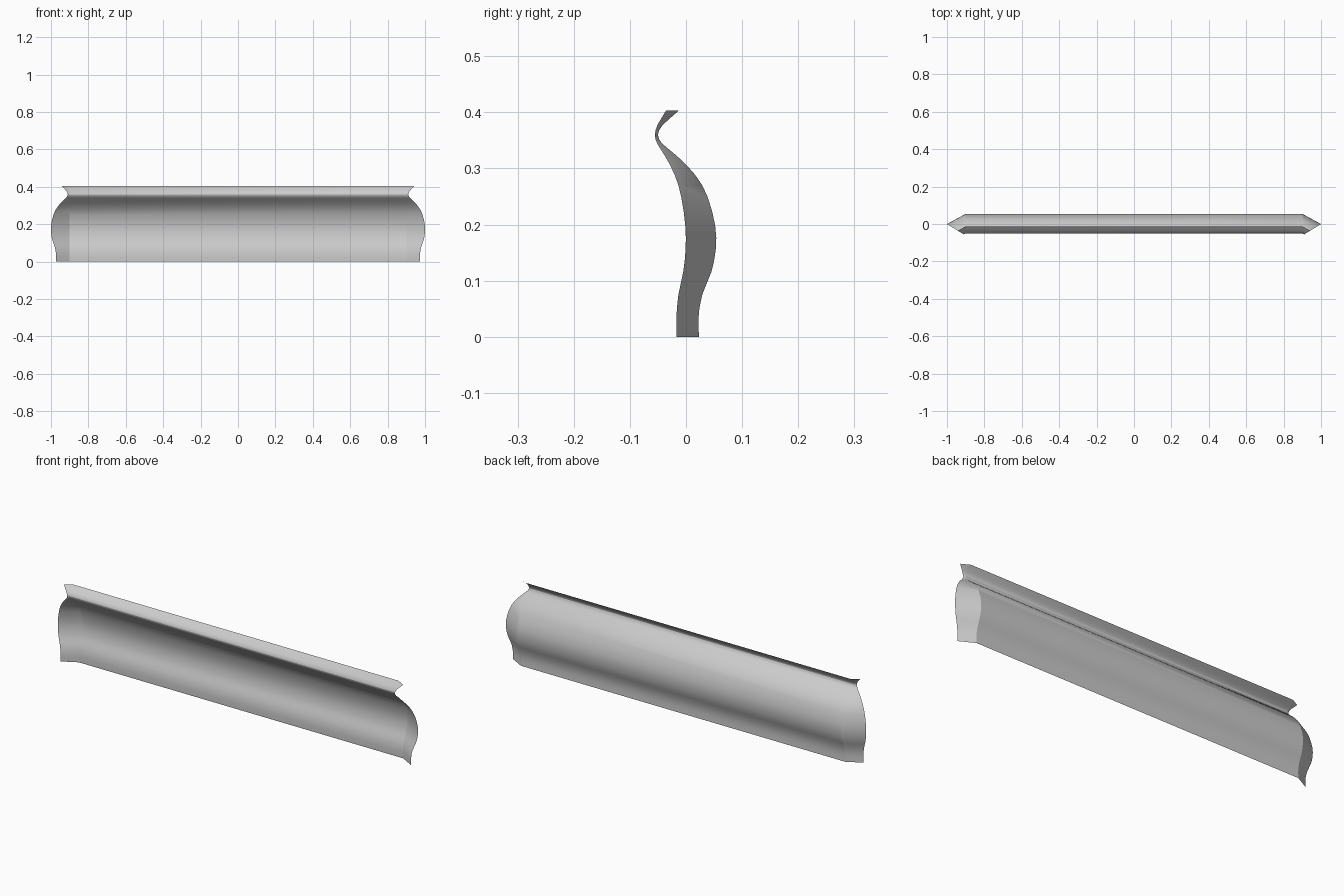
import bpy
import bmesh
import math

if "Cube" in bpy.data.objects:
    bpy.data.objects.remove(bpy.data.objects["Cube"])

# Curved cross-section of the panel: (y, z) from the foot to the top lip
PROFILE = [(0.023, 0.0), (0.022, 0.03), (0.024, 0.052), (0.029, 0.075), (0.038, 0.098),
           (0.045, 0.115), (0.050, 0.135), (0.053, 0.155), (0.054, 0.176), (0.052, 0.198),
           (0.047, 0.222), (0.039, 0.248), (0.029, 0.270), (0.016, 0.289), (0.001, 0.306),
           (-0.016, 0.322), (-0.034, 0.337), (-0.043, 0.345), (-0.048, 0.352),
           (-0.050, 0.360), (-0.048, 0.368), (-0.041, 0.378), (-0.030, 0.388), (-0.013, 0.403)]
HALF = 0.9      # where the straight run meets the folded ends
SLOPE = 0.54    # forward fold of the end flaps


def flap(y):
    """Length of the end flap along x for a given profile depth."""
    return 0.01 + (y + 0.05) * 0.87


# Sheet: left flap, straight run, right flap
bm = bmesh.new()
rows = []
for y, z in PROFILE:
    e = flap(y)
    row = [(-HALF - e, y - SLOPE * e), (-HALF, y), (HALF, y), (HALF + e, y - SLOPE * e)]
    rows.append([bm.verts.new((px, py, z)) for px, py in row])
for a, b in zip(rows, rows[1:]):
    for i in range(3):
        bm.faces.new((a[i], a[i + 1], b[i + 1], b[i]))

mesh = bpy.data.meshes.new("curved_panel")
bm.to_mesh(mesh)
bm.free()
panel = bpy.data.objects.new("curved_panel", mesh)
bpy.context.collection.objects.link(panel)

# Smooth shading along the curve
bpy.context.view_layer.objects.active = panel
panel.select_set(True)
bpy.ops.object.shade_smooth_by_angle(angle=math.radians(25))
